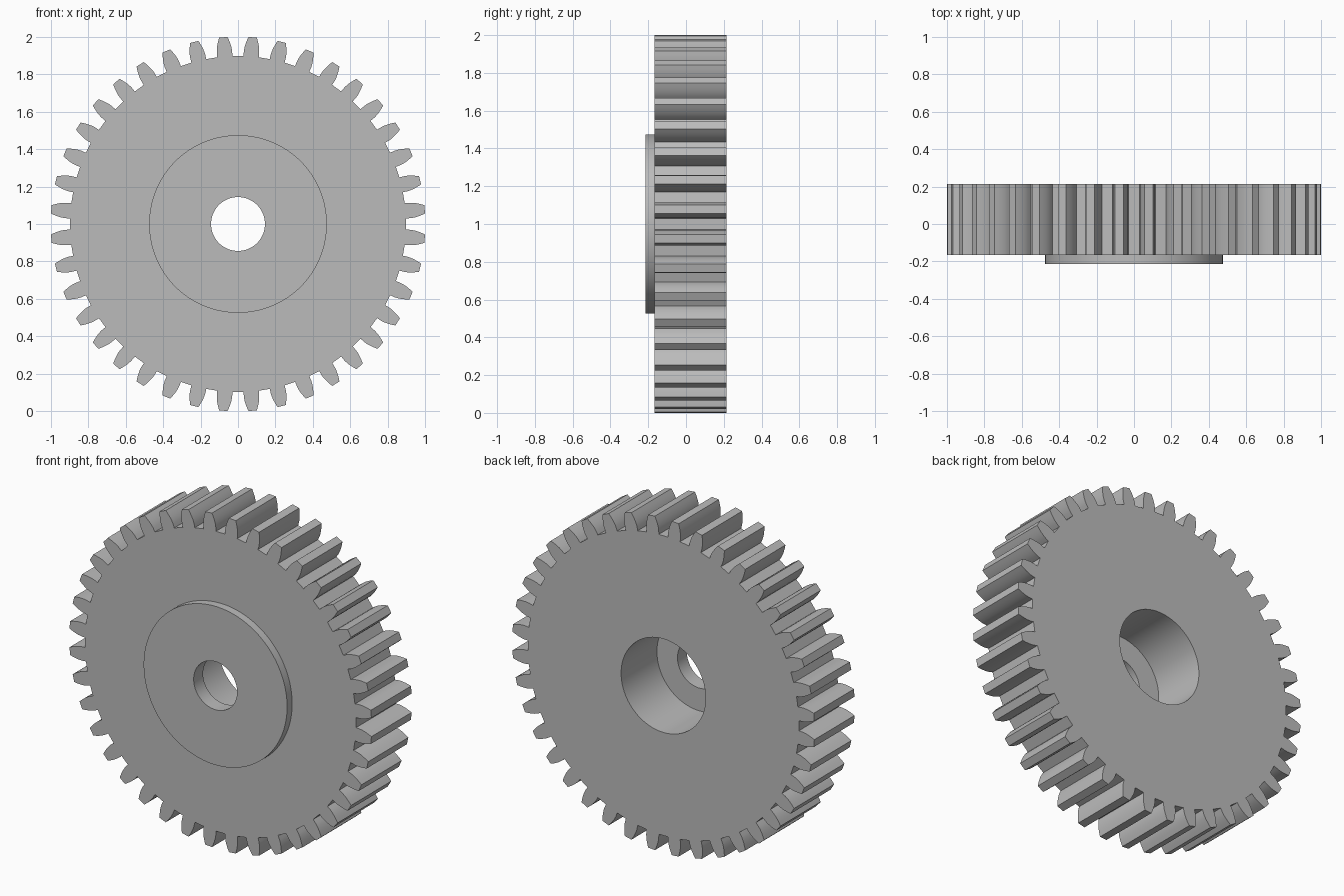
import bpy
import bmesh
from math import sin, cos, tan, acos, pi, radians

cube = bpy.data.objects.get("Cube")
if cube:
    bpy.data.objects.remove(cube, do_unlink=True)

# Gear proportions
TEETH = 40
TIP = 1.0015
MODULE = 2 * TIP / (TEETH + 2)
PITCH = MODULE * TEETH / 2
PRESSURE = radians(14.5)
BASE = PITCH * cos(PRESSURE)
ROOT = 0.898
HUB, HOLE, BORE = 0.475, 0.144, 0.28
Y_HUB, Y_FRONT, Y_LEDGE, Y_BACK = -0.214, -0.166, -0.125, 0.214


def involute(radius):
    a = acos(min(1, BASE / radius))
    return tan(a) - a


def half_angle(radius):
    """Half of the tooth's angular thickness at a radius."""
    return pi / (2 * TEETH) + involute(PITCH) - involute(max(radius, BASE))


# Tooth outline: radial foot, then involute flank, mirrored to the other side
STEPS = 5
radii = [ROOT] + [BASE + (TIP - BASE) * i / (STEPS - 1) for i in range(STEPS)]
flank = [(r, -half_angle(r)) for r in radii]
tooth = flank + [(r, -a) for r, a in reversed(flank)]
outline = [(r, a + (t + 0.5) * 2 * pi / TEETH) for t in range(TEETH) for r, a in tooth]
COUNT = len(outline)


def circle(radius):
    return [(radius, 2 * pi * i / COUNT) for i in range(COUNT)]


# Closed skin: tooth walls, raised front hub, through hole, rear counterbore
sections = [
    (outline, Y_BACK), (outline, Y_FRONT),
    (circle(HUB), Y_FRONT), (circle(HUB), Y_HUB),
    (circle(HOLE), Y_HUB), (circle(HOLE), Y_LEDGE),
    (circle(BORE), Y_LEDGE), (circle(BORE), Y_BACK),
]
bm = bmesh.new()
loops = [[bm.verts.new((r * sin(a), y, 1 + r * cos(a))) for r, a in pts]
         for pts, y in sections]
for k, ring in enumerate(loops):
    after = loops[(k + 1) % len(loops)]
    for i in range(COUNT):
        j = (i + 1) % COUNT
        bm.faces.new((ring[i], ring[j], after[j], after[i]))
bmesh.ops.recalc_face_normals(bm, faces=bm.faces)
mesh = bpy.data.meshes.new("spur_gear")
bm.to_mesh(mesh)
bm.free()

gear = bpy.data.objects.new("spur_gear", mesh)
bpy.context.collection.objects.link(gear)

# Plain grey metal
grey = bpy.data.materials.new("grey_metal")
grey.use_nodes = True
colour = (0.5, 0.5, 0.5, 1)
grey.diffuse_color = colour
grey.node_tree.nodes["Principled BSDF"].inputs["Base Color"].default_value = colour
mesh.materials.append(grey)

# Smooth flanks and bores, crisp rims
bpy.ops.object.select_all(action='DESELECT')
gear.select_set(True)
bpy.context.view_layer.objects.active = gear
bpy.ops.object.shade_smooth_by_angle(angle=radians(30))
